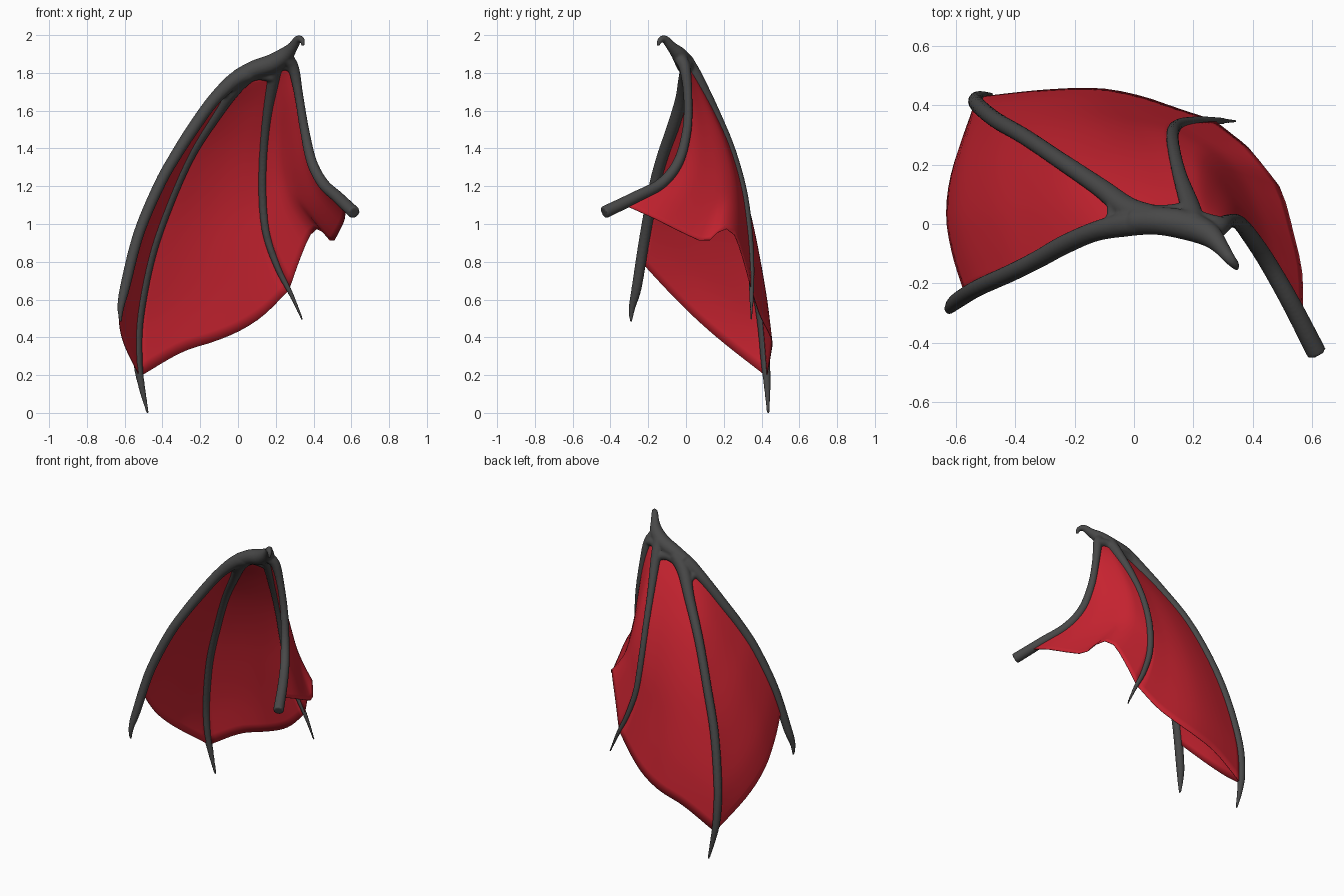
import bpy, bmesh, math
from mathutils import Vector

if "Cube" in bpy.data.objects:
    bpy.data.objects.remove(bpy.data.objects["Cube"])


def material(name, col):
    m = bpy.data.materials.new(name)
    m.diffuse_color = (*col, 1)
    m.use_nodes = True
    m.node_tree.nodes["Principled BSDF"].inputs["Base Color"].default_value = m.diffuse_color
    return m


bone_mat = material("dark grey bone", (0.065, 0.065, 0.065))
skin_mat = material("red skin", (0.58, 0.017, 0.03))


def spline(pts, n=10):
    """Smooth Catmull-Rom samples through points (any dimension)."""
    P = [Vector(p) for p in pts]
    P = [2 * P[0] - P[1]] + P + [2 * P[-1] - P[-2]]
    out = []
    for i in range(1, len(P) - 2):
        a, b, c, d = P[i - 1:i + 3]
        for k in range(n):
            t = k / n
            out.append(0.5 * (2 * b + (c - a) * t + (2 * a - 5 * b + 4 * c - d) * t * t
                              + (3 * b - a - 3 * c + d) * t ** 3))
    return out + [P[-2]]


def resample(pts, n):
    """n + 1 points evenly spaced along a polyline."""
    d = [0]
    for a, b in zip(pts, pts[1:]):
        d.append(d[-1] + (b - a).length)
    out, j = [], 0
    for i in range(n + 1):
        s = d[-1] * i / n
        while j < len(d) - 2 and d[j + 1] < s:
            j += 1
        out.append(pts[j].lerp(pts[j + 1], (s - d[j]) / (d[j + 1] - d[j])))
    return out


def tube(bm, pts, sides=16):
    """Tapered tube through (x, y, z, radius) points."""
    S = spline(pts, 8)
    C = [p.to_3d() for p in S]
    side, rings = None, []
    for i, c in enumerate(C):
        tan = (C[min(i + 1, len(C) - 1)] - C[max(i - 1, 0)]).normalized()
        side = tan.orthogonal() if side is None else side - tan * side.dot(tan)
        side.normalize()
        up = tan.cross(side)
        rings.append([bm.verts.new(c + S[i][3] * (math.cos(a) * side + math.sin(a) * up))
                      for a in (2 * math.pi * k / sides for k in range(sides))])
    for r, q in zip(rings, rings[1:]):
        for k in range(sides):
            bm.faces.new((r[k], r[(k + 1) % sides], q[(k + 1) % sides], q[k]))
    bm.faces.new(rings[0][::-1])
    bm.faces.new(rings[-1])


def finish(name, bm, mat):
    me = bpy.data.meshes.new(name)
    bm.to_mesh(me)
    bm.free()
    me.polygons.foreach_set("use_smooth", [True] * len(me.polygons))
    me.materials.append(mat)
    ob = bpy.data.objects.new(name, me)
    bpy.context.collection.objects.link(ob)
    return ob


# bone paths: x, y, z, radius
arm = [(.615, -.435, 1.06, .034), (.53, -.27, 1.14, .032), (.45, -.13, 1.215, .03),
       (.39, -.04, 1.33, .028), (.352, .005, 1.5, .025), (.322, .01, 1.68, .024),
       (.295, -.005, 1.82, .03), (.26, -.03, 1.88, .035)]
hand = [(.345, -.148, 1.943, .009), (.34, -.138, 1.972, .015), (.318, -.112, 1.978, .021),
        (.29, -.075, 1.938, .028), (.25, -.035, 1.895, .042), (.18, -.005, 1.85, .05),
        (.09, .01, 1.82, .048), (0, .01, 1.775, .045)]
finger_1 = [(.06, .01, 1.8, .045), (-.02, .0, 1.76, .042), (-.13, -.025, 1.655, .034),
            (-.235, -.07, 1.51, .033), (-.325, -.12, 1.37, .031), (-.415, -.165, 1.21, .03),
            (-.525, -.215, .95, .029), (-.597, -.26, .67, .027), (-.62, -.285, .56, .018),
            (-.622, -.292, .48, .007)]
finger_2 = [(.06, .02, 1.8, .045), (-.02, .05, 1.72, .042), (-.11, .12, 1.59, .033),
            (-.25, .215, 1.37, .029), (-.37, .295, 1.1, .028), (-.465, .35, .82, .028),
            (-.525, .4, .5, .027), (-.53, .42, .28, .025), (-.51, .43, .14, .018),
            (-.477, .435, -.005, .007)]
finger_3 = [(.2, 0, 1.86, .042), (.188, .06, 1.77, .034), (.155, .16, 1.58, .025),
            (.135, .245, 1.38, .022), (.13, .305, 1.16, .022), (.15, .333, .95, .021),
            (.21, .345, .77, .018), (.28, .347, .63, .013), (.342, .345, .49, .006)]
web_12 = [(-.07, 0, 1.71, .022), (-.07, .08, 1.67, .022)]
web_23 = [(0, .04, 1.755, .03), (.1, .035, 1.79, .03), (.18, .045, 1.78, .03)]
web_arm = [(.19, .03, 1.82, .028), (.24, .01, 1.84, .028), (.29, 0, 1.83, .026)]

# all bones fused into one smooth skeleton
bm = bmesh.new()
for path in (arm, hand, finger_1, finger_2, finger_3, web_12, web_23, web_arm):
    tube(bm, path)
bones = finish("wing_bones", bm, bone_mat)
rm = bones.modifiers.new("fuse", 'REMESH')
rm.mode = 'VOXEL'
rm.voxel_size = 0.007
rm.use_smooth_shade = True
sm = bones.modifiers.new("soften", 'SMOOTH')
sm.factor = 0.5
sm.iterations = 5

ROWS, COLS = 28, 16


def rail(path, z_top, z_low):
    """The stretch of a bone that carries skin, from the top down."""
    pts = [p.to_3d() for p in spline(path, 40)]
    if pts[0].z < pts[-1].z:
        pts.reverse()
    return resample([p for p in pts if z_low <= p.z <= z_top], ROWS)


def membrane(name, A, B, edge, power=1.5):
    """Skin between two rails, bulging so that it meets the free lower edge."""
    E = resample(spline([A[-1]] + [Vector(e) for e in edge] + [B[-1]], 10), COLS)
    bm = bmesh.new()
    grid = []
    for i in range(ROWS + 1):
        w = (i / ROWS) ** power
        grid.append([bm.verts.new(A[i].lerp(B[i], j / COLS)
                                  + w * (E[j] - A[-1].lerp(B[-1], j / COLS)))
                     for j in range(COLS + 1)])
    for r, q in zip(grid, grid[1:]):
        for j in range(COLS):
            bm.faces.new((r[j], r[j + 1], q[j + 1], q[j]))
    ob = finish(name, bm, skin_mat)
    so = ob.modifiers.new("thin", 'SOLIDIFY')
    so.thickness = 0.004
    so.offset = 0


# red skin panels
membrane("outer_membrane", rail(finger_1, 1.76, .8), rail(finger_2, 1.74, .19),
         [(-.61, -.1, .65), (-.63, .04, .51), (-.605, .2, .37)])
membrane("middle_membrane", rail(finger_2, 1.78, .19), rail(finger_3, 1.8, .65),
         [(-.3, .45, .32), (-.12, .455, .38), (.02, .43, .44), (.14, .39, .52)])
membrane("inner_membrane", rail(finger_3, 1.84, .65), rail(arm, 1.84, 1.105),
         [(.33, .3, .82), (.385, .255, .945), (.43, .2, .975), (.47, .15, .94),
          (.5, .1, .905), (.535, -.03, .96), (.565, -.17, 1.03)])
